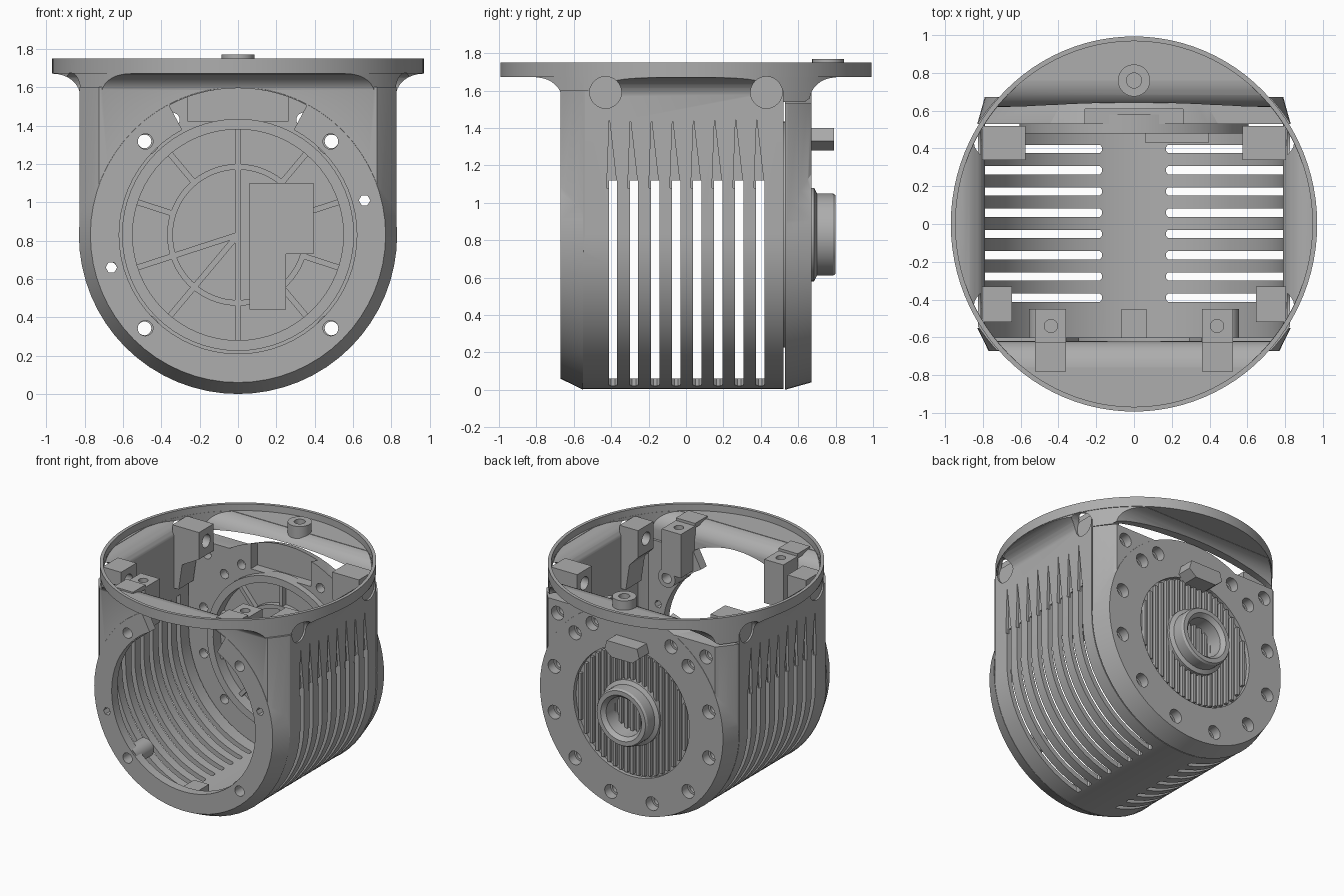
import bpy, bmesh
from math import sin, cos, pi, radians, sqrt

cube = bpy.data.objects.get("Cube")
if cube:
    bpy.data.objects.remove(cube, do_unlink=True)

grey = bpy.data.materials.new("cast grey")
grey.use_nodes = True
tone = (0.42, 0.42, 0.42, 1)
grey.diffuse_color = tone
for node in grey.node_tree.nodes:
    if node.type == "BSDF_PRINCIPLED":
        node.inputs["Base Color"].default_value = tone

CZ = 0.83  # height of the round axis


def loft(name, *rings):
    """Closed solid through rings with equal point counts."""
    bm = bmesh.new()
    loops = [[bm.verts.new(p) for p in r] for r in rings]
    n = len(loops[0])
    for a, b in zip(loops, loops[1:]):
        for i in range(n):
            j = (i + 1) % n
            bm.faces.new((a[i], a[j], b[j], b[i]))
    bm.faces.new(loops[0])
    bm.faces.new(loops[-1])
    bmesh.ops.recalc_face_normals(bm, faces=bm.faces)
    me = bpy.data.meshes.new(name)
    bm.to_mesh(me)
    bm.free()
    me.materials.append(grey)
    ob = bpy.data.objects.new(name, me)
    bpy.context.collection.objects.link(ob)
    return ob


def circ(r, y, x=0, z=CZ, n=64):
    return [(x + r * cos(2 * pi * i / n), y, z + r * sin(2 * pi * i / n)) for i in range(n)]


def u_ring(r, y, top):
    arc = [(r * cos(pi + pi * i / 32), y, CZ + r * sin(pi + pi * i / 32)) for i in range(33)]
    return arc + [(r, y, top), (-r, y, top)]


def rect(hx, y0, y1, z):
    return [(-hx, y0, z), (hx, y0, z), (hx, y1, z), (-hx, y1, z)]


def box(name, x0, x1, y0, y1, z0, z1):
    return loft(name, *[[(x0, y0, z), (x1, y0, z), (x1, y1, z), (x0, y1, z)] for z in (z0, z1)])


def plate(name, pts, y0, y1):
    return loft(name, *[[(x, y, z) for x, z in pts] for y in (y0, y1)])


def rod(name, r, y0, y1, x=0, z=CZ, n=64):
    return loft(name, circ(r, y0, x, z, n), circ(r, y1, x, z, n))


def post(name, rx, ry, z0, z1, x=0, y=0, n=96):
    return loft(name, *[[(x + rx * cos(2 * pi * i / n), y + ry * sin(2 * pi * i / n), z)
                         for i in range(n)] for z in (z0, z1)])


def side_rod(r, x0, x1, y, z):
    return loft("cutter", *[[(x, y + r * cos(pi * i / 12), z + r * sin(pi * i / 12))
                             for i in range(24)] for x in (x0, x1)])


def merge(name, parts):
    bm = bmesh.new()
    for p in parts:
        bm.from_mesh(p.data)
        bpy.data.objects.remove(p, do_unlink=True)
    me = bpy.data.meshes.new(name)
    bm.to_mesh(me)
    bm.free()
    me.materials.append(grey)
    ob = bpy.data.objects.new(name, me)
    bpy.context.collection.objects.link(ob)
    return ob


def boolean(ob, other, op="DIFFERENCE"):
    mod = ob.modifiers.new("cut", "BOOLEAN")
    mod.operation, mod.solver, mod.object = op, "EXACT", other
    bpy.context.view_layer.update()
    deps = bpy.context.evaluated_depsgraph_get()
    me = bpy.data.meshes.new_from_object(ob.evaluated_get(deps))
    ob.modifiers.clear()
    ob.data = me
    bpy.data.objects.remove(other, do_unlink=True)
    return ob


def flare(hx, hy, z0, base, top):
    """Rectangular tube that flares outward in a quarter round."""
    rings = [rect(hx, -hy, hy, base)]
    for i in range(9):
        t = i * pi / 16
        e = 0.14 * (1 - cos(t))
        rings.append(rect(hx + e, -hy - e, hy + e, z0 + 0.12 * sin(t)))
    rings.append(rect(hx + 0.14, -hy - 0.14, hy + 0.14, top))
    return loft("flare", *rings)


def side_holes():
    return merge("cutter", [side_rod(r, s * a, s * b, y, 1.59) for s in (-1, 1) for y in (-0.43, 0.43)
                            for r, a, b in ((0.05, 0.5, 0.812), (0.085, 0.813, 1.1))])


# Housing: U-shaped body trimmed by the round flange outline, with a round nose
body = loft("housing", u_ring(0.767, -0.67, 1.6), u_ring(0.827, -0.55, 1.6), u_ring(0.827, 0.52, 1.6))
boolean(body, post("cutter", 0.988, 0.988, -0.2, 1.9), "INTERSECT")
boolean(body, loft("nose", circ(0.77, -0.672), circ(0.83, -0.55)), "UNION")

# Flange with a filleted skirt
skirt = flare(0.823, 0.662, 1.55, 1.54, 1.71)
boolean(skirt, post("cutter", 0.966, 0.986, 1.4, 1.9), "INTERSECT")
boolean(body, skirt, "UNION")
boolean(body, post("rim", 0.97, 0.993, 1.672, 1.75), "UNION")

# Hollow interior, dished flange, front opening and rear arch
inside = loft("cutter", u_ring(0.79, -0.6, 1.62), u_ring(0.79, 0.61, 1.62))
boolean(inside, post("cutter", 0.955, 0.955, -0.2, 1.9), "INTERSECT")
boolean(body, inside)
dish = flare(0.785, 0.62, 1.575, 1.5, 1.85)
boolean(dish, post("cutter", 0.944, 0.966, 1.4, 1.9), "INTERSECT")
boolean(body, dish)
boolean(body, post("cutter", 0.945, 0.968, 1.698, 1.9))
boolean(body, rod("cutter", 0.62, -0.8, -0.5))
fan = [(0, CZ)] + [(0.765 * sin(radians(a)), CZ + 0.765 * cos(radians(a))) for a in range(-28, 29, 4)]
boolean(body, plate("cutter", fan, -0.8, -0.55))
lens = [(0.74 * cos(2 * pi * i / 48), 1.53 + 0.11 * sin(2 * pi * i / 48)) for i in range(48)]
boolean(body, plate("cutter", lens, 0.53, 0.75))

# Cooling slots and tapered flutes above them
slots, flutes = [], []
for k in range(8):
    y = -0.39 + k * 0.1125
    for s in (-1, 1):
        outline = [(s * 0.17, y - 0.01), (s * 0.18, y - 0.022), (s, y - 0.022),
                   (s, y + 0.022), (s * 0.18, y + 0.022), (s * 0.17, y + 0.01)]
        slots.append(loft("slot", *[[(a, b, z) for a, b in outline] for z in (-0.1, 1.12)]))
        flutes.append(loft("flute", *[[(x, y - 0.034, 1.08), (x, y + 0.022, 1.08), (x, y - 0.02, 1.45)]
                                      for x in (s * 0.806, s * 0.9)]))
boolean(body, merge("slots", slots))
boolean(body, merge("flutes", flutes))
boolean(body, side_holes())

# Screw holes through the front ring
DIAG = [(sx * 0.483, CZ + sz * 0.487) for sx in (-1, 1) for sz in (-1, 1)]
holes = [rod("hole", 0.04, -0.8, -0.4, x, z, 20) for x, z in DIAG]
holes += [rod("hole", 0.03, -0.8, -0.4, x, z, 6) for x, z in ((0.66, 1.01), (-0.66, 0.66))]
boolean(body, merge("holes", holes))

# Screw bosses behind the front ring
for i, (x, z) in enumerate(DIAG):
    boss = rod(f"front_boss_{i}", 0.073, -0.66, -0.45, x, z, 32)
    boolean(boss, rod("cutter", 0.04, -0.8, -0.3, x, z, 20))
key = box("bottom_tab", -0.065, 0.065, -0.655, -0.45, 0.06, 0.2)
boolean(key, rod("cutter", 0.038, -0.8, -0.5, 0, 0.15, 20))

# Top screw pillars and corner blocks
for side, s in (("left", 1), ("right", -1)):
    xs = sorted((s * 0.36, s * 0.525))
    pillar = box("pillar_" + side, *xs, -0.63, -0.45, 1.35, 1.69)
    boolean(pillar, post("cutter", 0.035, 0.035, 1.5, 1.8, s * 0.44, -0.54, 20))
    box("pillar_arm_" + side, *xs, -0.78, -0.625, 1.675, 1.71)
    for end, y0, y1, inner in (("front", -0.52, -0.33, 0.645), ("back", 0.34, 0.52, 0.575)):
        pts = [(0.805, 1.2), (0.75, 1.2), (0.72, 1.4), (inner, 1.48), (inner, 1.69), (0.805, 1.69)]
        block = plate(f"{end}_{side}_block", [(s * x, z) for x, z in pts], y0, y1)
        boolean(block, side_holes())

# Boss on the rear of the flange
boss = post("flange_boss", 0.085, 0.085, 1.675, 1.77, 0, 0.76, 40)
boolean(boss, post("cutter", 0.04, 0.04, 1.7, 1.9, 0, 0.76, 24))

# Rear cover
cover = loft("rear_cover", u_ring(0.827, 0.53, 1.53), u_ring(0.787, 0.67, 1.53))
boolean(cover, post("cutter", 0.985, 0.985, -0.2, 1.9), "INTERSECT")
boolean(cover, loft("disc", circ(0.83, 0.529), circ(0.79, 0.672)), "UNION")
boolean(cover, rod("cutter", 0.56, 0.4, 0.57))
boolean(cover, rod("cutter", 0.5, 0.64, 0.8))
boolean(cover, box("cutter", -0.26, 0.26, 0.4, 0.61, 1.42, 1.7))
spots = [(0.69 * cos(radians(a)), CZ + 0.69 * sin(radians(a))) for a in range(15, 360, 30) if a not in (75, 105)]
spots += [(s * x, z) for s in (-1, 1) for x, z in ((0.34, 1.43), (0.64, 1.43))]
boolean(cover, merge("cutter", [rod("bore", 0.053, 0.6, 0.8, x, z, 24) for x, z in spots]))
boolean(cover, merge("cutter", [rod("bore", 0.036, 0.4, 0.65, x, z, 20) for x, z in spots]))

# Rear fins
fins = []
for k in range(-9, 10):
    x = k * 0.05
    h = sqrt(0.485 ** 2 - x * x)
    fins.append(box("fin", x - 0.011, x + 0.011, 0.63, 0.668, CZ - h, CZ + h))
merge("rear_fins", fins)

# Rear hub and stop block
hub = loft("rear_hub", circ(0.25, 0.63), circ(0.25, 0.685), circ(0.22, 0.7), circ(0.22, 0.785), circ(0.21, 0.8))
boolean(hub, loft("cutter", circ(0.145, 0.645), circ(0.15, 0.77), circ(0.185, 0.81)))
half = [(0.09, 1.28), (0.15, 1.33), (0.13, 1.4)]
plate("stop_block", half + [(-x, z) for x, z in reversed(half)], 0.65, 0.79)

# Inner lip, ring and radial ribs of the cover
for name, r0, r1, y0 in (("inner_lip", 0.55, 0.605, 0.48), ("inner_ring", 0.34, 0.37, 0.525)):
    boolean(rod(name, r1, y0, 0.58), rod("cutter", r0, 0.3, 0.7))


def rib(angle, r0, r1, w=0.015):
    c, s = cos(radians(angle)), sin(radians(angle))
    pts = [(r * c - o * s, CZ + r * s + o * c) for r, o in ((r0, -w), (r1, -w), (r1, w), (r0, w))]
    return plate("rib", pts, 0.53, 0.58)


ribs = [rib(a, 0.36, 0.56) for a in (18, 50, 90, 130, 162, 198, 230, 270, 310, 342)]
ribs += [rib(a, 0.0, 0.35) for a in (90, 198, 230, 270)]
merge("inner_ribs", ribs)

# Raised inner pad
pad = [(0.06, 0.44), (0.25, 0.44), (0.25, 0.73), (0.395, 0.73), (0.395, 1.1), (0.06, 1.1)]
plate("inner_pad", pad, 0.43, 0.58)

# Smooth shading with sharp edges kept
for ob in bpy.context.collection.objects:
    if ob.type == "MESH" and grey.name in ob.data.materials:
        ob.data.shade_smooth()
        ob.data.set_sharp_from_angle(angle=radians(30))
